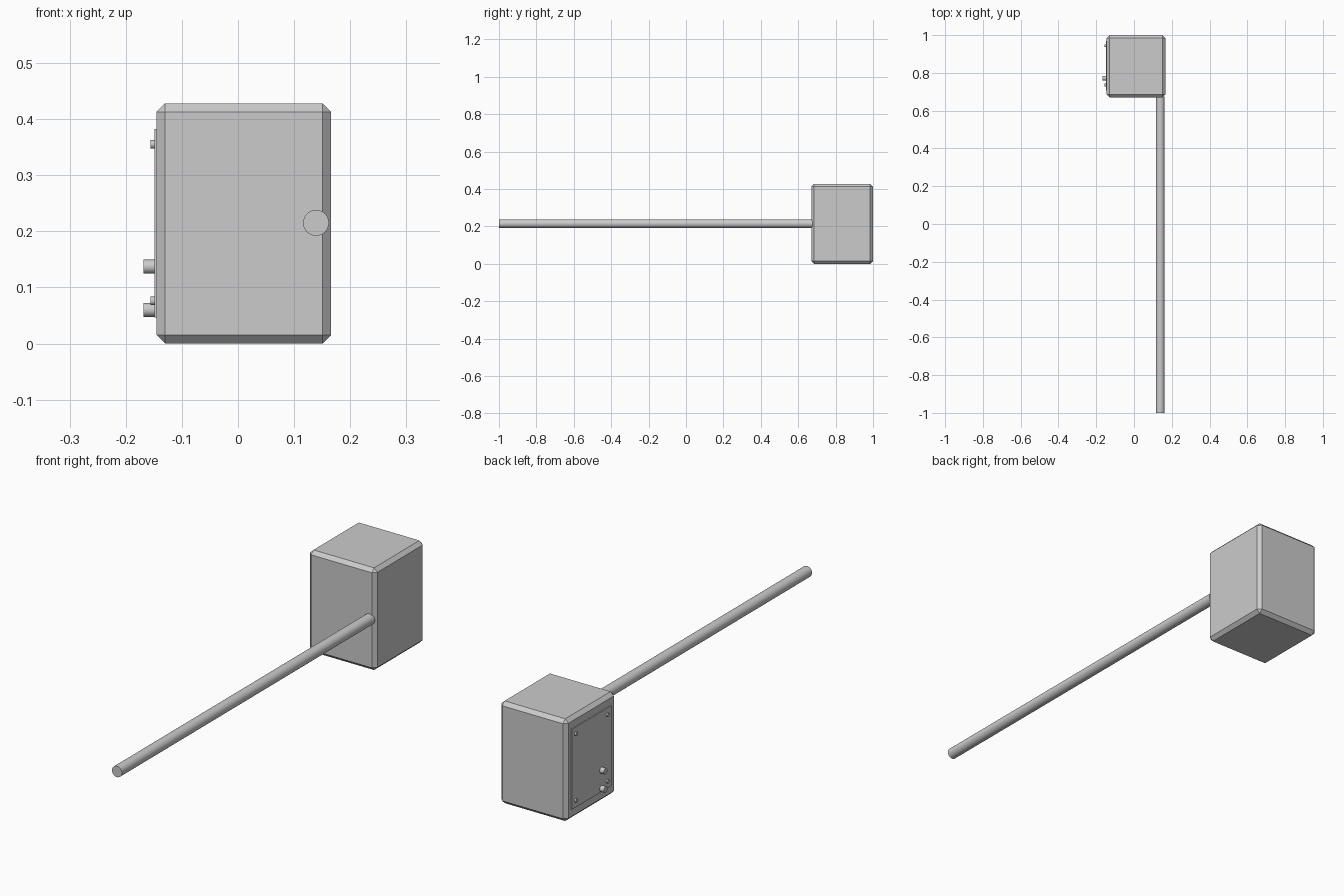
import bpy, math
from mathutils import Vector

if "Cube" in bpy.data.objects:
    bpy.data.objects.remove(bpy.data.objects["Cube"])

grey = bpy.data.materials.new("plain_grey")
grey.diffuse_color = (0.6, 0.6, 0.6, 1)
grey.use_nodes = True
grey.node_tree.nodes["Principled BSDF"].inputs["Base Color"].default_value = grey.diffuse_color


def box(name, lo, hi, bevel=0):
    lo, hi = Vector(lo), Vector(hi)
    bpy.ops.mesh.primitive_cube_add(size=1, location=(lo + hi) / 2)
    o = bpy.context.object
    o.name = name
    o.scale = hi - lo
    bpy.ops.object.transform_apply(location=False, rotation=False, scale=True)
    o.data.materials.append(grey)
    if bevel:
        m = o.modifiers.new("chamfer", 'BEVEL')
        m.width = bevel
        m.segments = 1
    return o


def rod(name, a, b, radius, sides):
    a, b = Vector(a), Vector(b)
    bpy.ops.mesh.primitive_cylinder_add(vertices=sides, radius=radius, depth=(b - a).length,
                                        location=(a + b) / 2)
    o = bpy.context.object
    o.name = name
    o.rotation_euler = (b - a).to_track_quat('Z', 'Y').to_euler()
    o.data.materials.append(grey)
    bpy.ops.object.shade_smooth_by_angle(angle=math.radians(40))
    return o


# Chamfered housing
box("housing", (-0.145, 0.67, 0.0), (0.166, 1.0, 0.428), 0.015)

# Long pole out of the front
rod("pole", (0.139, -1.0, 0.215), (0.139, 0.675, 0.215), 0.023, 32)

# Control panel on the left side
box("control_panel", (-0.149, 0.706, 0.046), (-0.143, 0.968, 0.382))

# Panel screws at the four corners
for y in (0.735, 0.944):
    for z in (0.076, 0.355):
        rod("panel_screw", (-0.147, y, z), (-0.156, y, z), 0.0075, 16)

# Two knobs
for z in (0.06, 0.137):
    rod("knob", (-0.147, 0.772, z), (-0.168, 0.772, z), 0.0125, 24)
